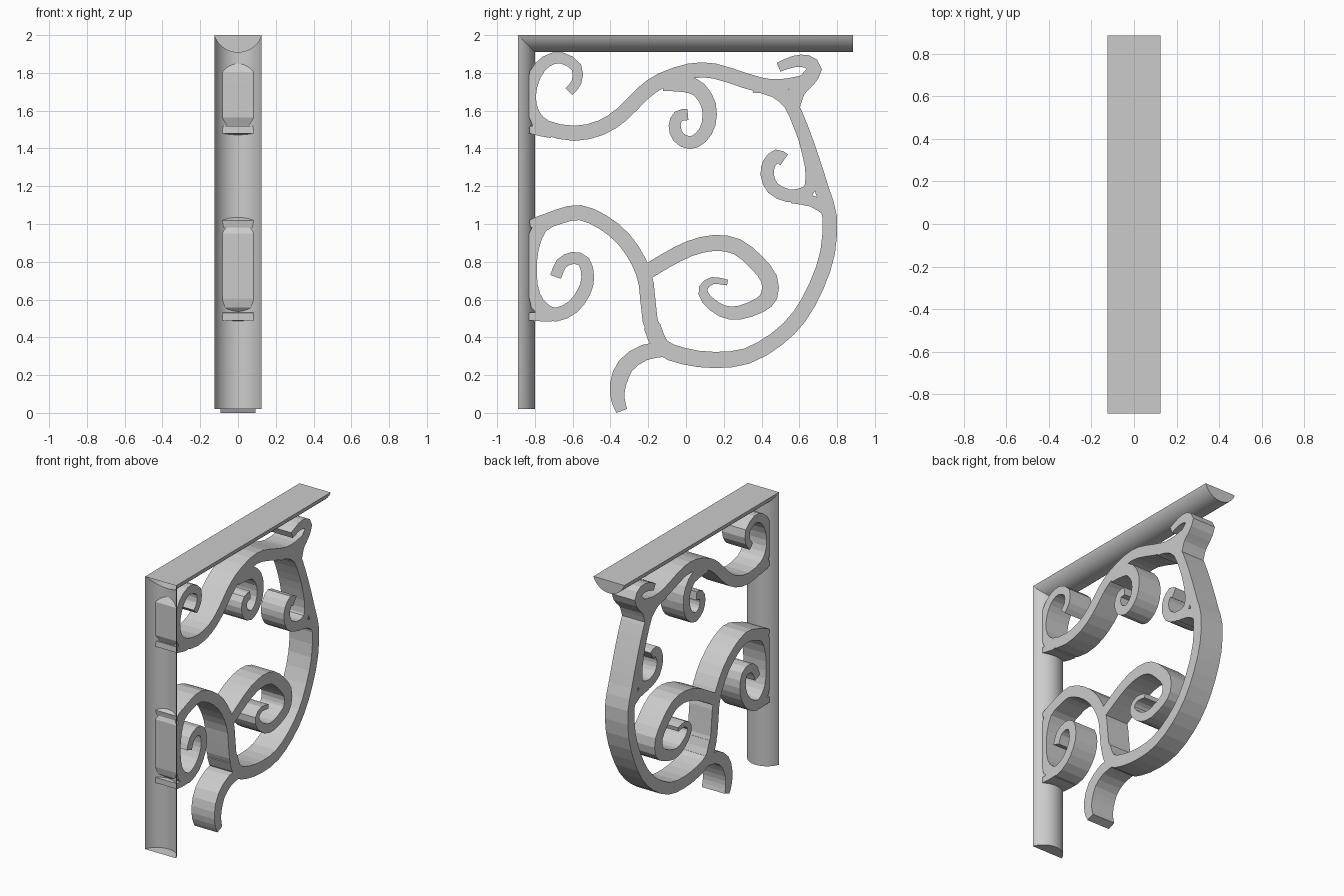
import bpy
import bmesh
import math
from mathutils import Vector

cube = bpy.data.objects.get("Cube")
if cube:
    bpy.data.objects.remove(cube, do_unlink=True)

GREY = (0.6, 0.6, 0.6, 1.0)
iron = bpy.data.materials.new("grey_iron")
iron.use_nodes = True
iron.diffuse_color = GREY
iron.node_tree.nodes["Principled BSDF"].inputs["Base Color"].default_value = GREY

HALF_RAIL = 0.125    # half width of the rails
DEPTH = 0.09         # bulge of the rails
HALF_STRAP = 0.092   # half width of the scroll straps
FRONT, BACK, TOP, FOOT = -0.89, 0.885, 2.0, 0.02
WALL = -0.83         # straps stop here inside the upright


def finish(name, bm):
    mesh = bpy.data.meshes.new(name)
    bmesh.ops.recalc_face_normals(bm, faces=bm.faces)
    bm.to_mesh(mesh)
    bm.free()
    mesh.materials.append(iron)
    obj = bpy.data.objects.new(name, mesh)
    bpy.context.collection.objects.link(obj)
    return obj


def half_round(steps=20):
    """Points (across, bulge) of the shallow arc shared by both rails."""
    radius = (HALF_RAIL ** 2 + DEPTH ** 2) / (2 * DEPTH)
    sweep = math.asin(HALF_RAIL / radius)
    angles = [sweep * (2 * i / steps - 1) for i in range(steps + 1)]
    return [(radius * math.sin(a), radius * math.cos(a) - radius + DEPTH) for a in angles]


def rail(name, end_point, closed):
    """Half-round rail from the mitred corner to its capped end."""
    bm = bmesh.new()
    arc = half_round()
    corner = [bm.verts.new((x, FRONT + d, TOP - d)) for x, d in arc]
    end = [bm.verts.new(end_point(x, d)) for x, d in arc]
    for i in range(len(arc) - 1):
        bm.faces.new((corner[i], corner[i + 1], end[i + 1], end[i]))
    bm.faces.new(end)
    if closed:
        bm.faces.new((corner[0], corner[-1], end[-1], end[0]))
    obj = finish(name, bm)
    bpy.ops.object.select_all(action='DESELECT')
    obj.select_set(True)
    bpy.context.view_layer.objects.active = obj
    bpy.ops.object.shade_smooth_by_angle(angle=math.radians(35))


def smooth_path(points, cuts=2):
    """Catmull-Rom curve through the points."""
    p = [points[0] * 2 - points[1]] + points + [points[-1] * 2 - points[-2]]
    out = []
    for a, b, c, d in zip(p, p[1:], p[2:], p[3:]):
        for k in range(cuts):
            t = k / cuts
            out.append((b * 2 + (c - a) * t + (a * 2 - b * 5 + c * 4 - d) * t ** 2
                        + (b * 3 - a - c * 3 + d) * t ** 3) / 2)
    return out + [points[-1]]


def strap(name, widths, *path):
    """Flat-faced bar along a (y, z) path in hundredths, with start, middle and end widths."""
    line = smooth_path([Vector(p) / 100 for p in path])
    last = len(line) - 1
    bm = bmesh.new()
    rings = []
    for i, p in enumerate(line):
        along = (line[min(i + 1, last)] - line[max(i - 1, 0)]).normalized()
        side = Vector((-along.y, along.x))
        t = 2 * i / last
        k = min(int(t), 1)
        half = (widths[k] + (widths[k + 1] - widths[k]) * (t - k)) / 200
        ring = []
        for s, x in ((1, -1), (1, 1), (-1, 1), (-1, -1)):
            q = p + side * half * s
            ring.append(bm.verts.new((x * HALF_STRAP, max(q.x, WALL), max(q.y, 0))))
        rings.append(ring)
    for a, b in zip(rings, rings[1:]):
        for j in range(4):
            n = (j + 1) % 4
            bm.faces.new((a[j], a[n], b[n], b[j]))
    bm.faces.new(rings[0])
    bm.faces.new(rings[-1])
    finish(name, bm)


# Rails: the upright is an open channel at the front, the shelf rail has a flat top
rail("upright_rail", lambda x, d: (x, FRONT + d, FOOT), False)
rail("shelf_rail", lambda x, d: (x, BACK, TOP - d), True)

# Upper scroll and its hanging curl
strap("upper_scroll", (5, 8, 8),
      (-62, 170), (-58, 175), (-58, 183), (-66, 188), (-74, 186), (-80, 179), (-83, 168),
      (-81, 158), (-74, 151), (-59, 148), (-45, 151), (-34, 158), (-23, 169), (-13, 176),
      (2, 181), (15, 181), (31, 176), (47, 171), (56, 165))
strap("upper_curl", (9, 7, 6),
      (-12, 175), (0, 174), (7, 171), (12, 163), (12, 153), (8, 146), (2, 143),
      (-4, 146), (-6, 152), (-4, 157), (1, 158))

# Outer arm with its hooked top and side curl
strap("outer_arm", (7, 8, 9),
      (48, 170), (55, 164), (61, 151), (67, 134), (72, 118), (76, 104), (75, 85), (69, 67),
      (60, 51), (48, 39), (32, 30), (15, 28), (-1, 30), (-13, 35), (-18, 46))
strap("top_hook", (5, 8, 9),
      (49, 183), (57, 186), (64, 186), (68, 182), (64, 176), (59, 171), (56, 163))
strap("hook_web", (4, 7, 9), (63, 177), (53, 174), (44, 173), (36, 174))
strap("side_curl", (6, 7, 7),
      (62, 147), (66, 131), (66, 120), (62, 116), (54, 115), (46, 119), (43, 126),
      (44, 132), (48, 136), (52, 134))
strap("side_curl_root", (6, 6, 6), (75, 107), (67, 112), (56, 114))

# Central stem, lower left loop and inner spiral
strap("stem_loop", (8, 8, 6),
      (-14, 37), (-19, 49), (-21, 68), (-25, 80), (-33, 92), (-44, 101), (-56, 106),
      (-67, 104), (-77, 99), (-82, 87), (-83, 73), (-81, 62), (-76, 55), (-69, 52),
      (-60, 56), (-54, 64), (-52, 72), (-54, 80), (-60, 82), (-66, 79), (-69, 72))
strap("inner_spiral", (8, 9, 3),
      (-20, 75), (-10, 81), (2, 87), (15, 90), (27, 88), (37, 80), (44, 71), (44, 62),
      (39, 57), (28, 53), (19, 54), (11, 60), (9, 66), (14, 70), (22, 69))
strap("tail", (8, 9, 6),
      (-9, 34), (-22, 32), (-32, 25), (-36, 15), (-36, 7), (-34, 1))

# Pads joining the loops to the upright
for label, z, lean in (("upper", 150, -2), ("middle", 100, 4), ("lower", 51, 0)):
    strap(label + "_pad", (4, 5, 5), (-83, z), (-77, z + lean / 2), (-71, z + lean))
